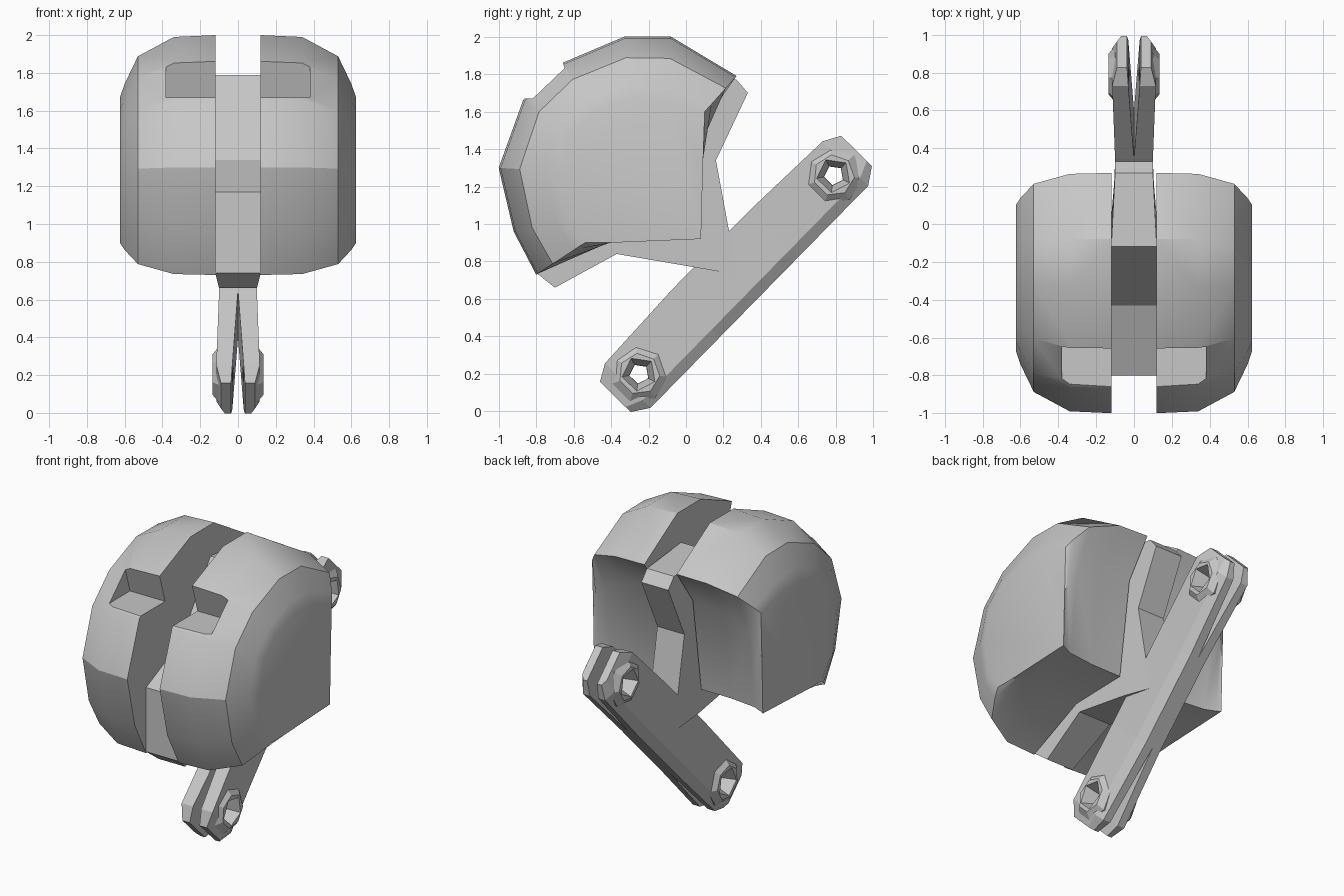
import bpy, bmesh, math
from mathutils import Vector

if "Cube" in bpy.data.objects:
    bpy.data.objects.remove(bpy.data.objects["Cube"])

grey = bpy.data.materials.new("plain_grey")
grey.use_nodes = True
grey.diffuse_color = (0.57, 0.57, 0.57, 1)
grey.node_tree.nodes["Principled BSDF"].inputs["Base Color"].default_value = grey.diffuse_color


def loft(name, rings):
    """Skin closed rings of points, capping both ends."""
    bm = bmesh.new()
    rows = [[bm.verts.new(p) for p in ring] for ring in rings]
    n = len(rows[0])
    for a, b in zip(rows, rows[1:]):
        for i in range(n):
            j = (i + 1) % n
            bm.faces.new((a[i], a[j], b[j], b[i]))
    bm.faces.new(rows[0])
    bm.faces.new(rows[-1])
    bmesh.ops.recalc_face_normals(bm, faces=bm.faces)
    mesh = bpy.data.meshes.new(name)
    bm.to_mesh(mesh)
    bm.free()
    mesh.materials.append(grey)
    ob = bpy.data.objects.new(name, mesh)
    bpy.context.collection.objects.link(ob)
    return ob


def select(ob):
    bpy.ops.object.select_all(action='DESELECT')
    ob.select_set(True)
    bpy.context.view_layer.objects.active = ob


def cut(ob, cutter):
    select(ob)
    mod = ob.modifiers.new("cut", 'BOOLEAN')
    mod.operation = 'DIFFERENCE'
    mod.solver = 'EXACT'
    mod.object = cutter
    bpy.ops.object.modifier_apply(modifier=mod.name)


def mirror(ob):
    select(ob)
    ob.modifiers.new("mirror", 'MIRROR')
    bpy.ops.object.modifier_apply(modifier="mirror")


def smooth(ob, angle):
    select(ob)
    bpy.ops.object.shade_smooth_by_angle(angle=math.radians(angle))


# Rounded lobes: side profile at the channel wall blends to the outer profile
inner = [(.27, 1.79), (-.08, 2), (-.33, 2), (-.66, 1.86), (-.87, 1.66), (-1, 1.3),
         (-.92, .96), (-.8, .73), (-.4, .91), (.01, .92), (.1, 1.55)]
outer = [(.1, 1.6), (-.1, 1.66), (-.3, 1.67), (-.5, 1.6), (-.62, 1.48), (-.67, 1.28),
         (-.63, 1.02), (-.54, .9), (-.4, .9), (.08, .92), (.09, 1.3)]
steps = [(.12, 0), (.34, .03), (.53, .34), (.6, .78), (.625, 1)]
lobes = loft("lobes", [[(x, a + (c - a) * t, b + (d - b) * t)
                        for (a, b), (c, d) in zip(inner, outer)] for x, t in steps])

# Stepped notch in the front of each lobe
notch = [(-1.2, 1.67), (-.6, 1.67), (-.66, 1.87), (-.66, 2.2), (-1.2, 2.2)]
cutter = loft("notch_cutter", [[(x, y, z) for y, z in notch] for x in (0, .38)])
cutter.hide_render = True
cut(lobes, cutter)
bpy.data.objects.remove(cutter)
mirror(lobes)
smooth(lobes, 28)

# Central hub between the lobes
hub = [(.27, 1.77), (-.12, 1.79), (-.43, 1.34), (-.8, 1.17), (-.8, .74), (-.7, .66),
       (-.37, .84), (.04, .77), (.27, .73), (.23, .96), (.16, 1.34), (.33, 1.7)]
loft("hub", [[(s * (.1 if y > .1 or z < .7 else .12), y, z) for y, z in hub] for s in (-1, 1)])

# Slanted arm, in its own frame: u runs along it, w across it
origin = Vector((0, .27, .73))
along = Vector((0, .7, .714))
across = Vector((0, -.714, .7))


def arm_point(x, u, w):
    return origin + along * u + across * w + Vector((x, 0, 0))


def section(u, gap, side, top, low):
    pts = [(gap, top), (side, top), (side, low * .65),
           (gap + (side - gap) * .6, low), (gap, low)]
    return [arm_point(x, u, w) for x, w in pts]


# Distance from middle, slot gap, outer side, upper edge, lower edge
half = [(.3, 0, .1, .19, -.17), (.83, .03, .115, .17, -.17), (.92, .037, .09, .12, -.11)]
sections = [section(-u, *r) for u, *r in reversed(half)] + [section(u, *r) for u, *r in half]
arm = loft("forked_arm", sections)


def disc(x, u, radius, sides):
    angles = [math.tau * i / sides for i in range(sides)]
    return [arm_point(x, u + radius * math.cos(a), radius * math.sin(a)) for a in angles]


# Bosses at the fork tips with countersunk holes
parts = [arm]
for name, u in (("lower_boss", -.742), ("upper_boss", .742)):
    boss = loft(name, [disc(.06, u, .15, 7), disc(.1, u, .155, 7), disc(.135, u, .11, 7)])
    hole = loft("hole_cutter", [disc(-.02, u, .05, 5), disc(.05, u, .055, 5), disc(.15, u, .1, 5)])
    hole.hide_render = True
    cut(boss, hole)
    cut(arm, hole)
    bpy.data.objects.remove(hole)
    parts.append(boss)
for part in parts:
    mirror(part)
